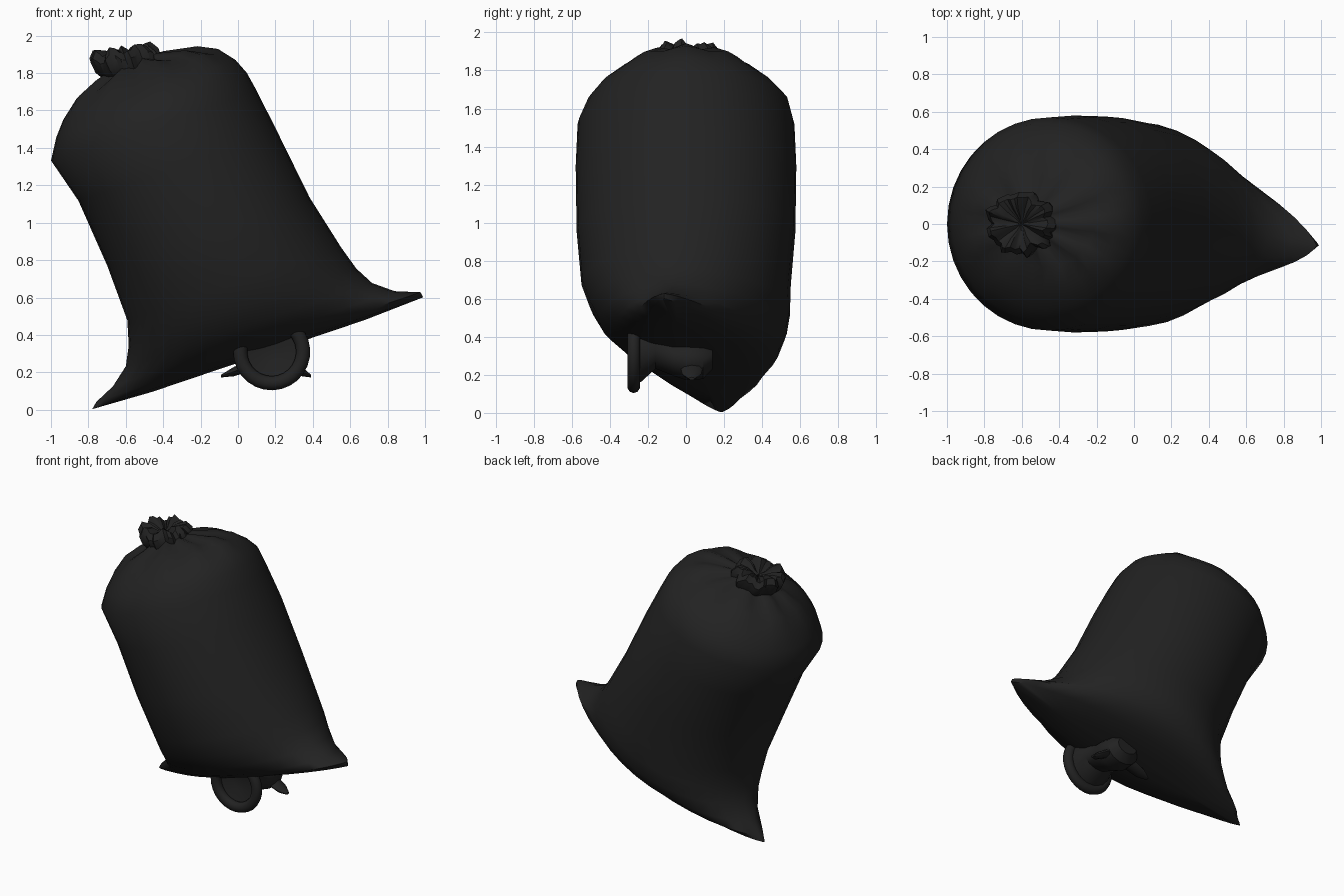
import bpy, bmesh, math, random
from mathutils import Vector

if "Cube" in bpy.data.objects:
    bpy.data.objects.remove(bpy.data.objects["Cube"])

random.seed(4)
TAU = 2 * math.pi

mat = bpy.data.materials.new("black plastic")
mat.diffuse_color = (0.016, 0.016, 0.016, 1)
mat.use_nodes = True
mat.node_tree.nodes["Principled BSDF"].inputs["Base Color"].default_value = mat.diffuse_color

# Tilted frame of the bag: u along the bottom seam, w up the bag, v = depth
O = Vector((0.105, 0.0, 0.302))
U = Vector((0.947, 0, 0.32))
V = Vector((0, 1, 0))
W = Vector((-0.32, 0, 0.947))


def local(u, v, w):
    return O + U * u + V * v + W * w


def loft(name, rings, angle=40):
    """Skin a list of point rings, closing both ends."""
    bm = bmesh.new()
    rows = [[bm.verts.new(p) for p in r] for r in rings]
    n = len(rows[0])
    for a, b in zip(rows, rows[1:]):
        for i in range(n):
            j = (i + 1) % n
            bm.faces.new((a[i], a[j], b[j], b[i]))
    for r in (rows[0], rows[-1]):
        c = bm.verts.new(sum((v.co for v in r), Vector()) / n)
        for i in range(n):
            bm.faces.new((r[i], r[(i + 1) % n], c))
    bmesh.ops.recalc_face_normals(bm, faces=bm.faces)
    me = bpy.data.meshes.new(name)
    bm.to_mesh(me)
    bm.free()
    ob = bpy.data.objects.new(name, me)
    bpy.context.collection.objects.link(ob)
    me.materials.append(mat)
    bpy.ops.object.select_all(action='DESELECT')
    ob.select_set(True)
    bpy.context.view_layer.objects.active = ob
    bpy.ops.object.shade_smooth_by_angle(angle=math.radians(angle))
    return ob


# Bag: w, left u, right u, front depth, back depth, pointedness, seam skew, pleat
SECTIONS = [
    (-0.015, -0.60, 0.60, 0.08, 0.12, 1.5, -0.16, 0),
    (0.0, -0.934, 0.934, 0.20, 0.27, 1.6, -0.16, 0),
    (0.03, -0.90, 0.93, 0.30, 0.37, 1.5, -0.16, 0),
    (0.08, -0.79, 0.80, 0.39, 0.45, 1.35, -0.15, 0),
    (0.16, -0.69, 0.70, 0.47, 0.505, 1.15, -0.11, 0),
    (0.26, -0.64, 0.645, 0.515, 0.535, 1.05, -0.07, 0),
    (0.39, -0.604, 0.605, 0.55, 0.55, 1.0, -0.04, 0),
    (0.70, -0.612, 0.53, 0.575, 0.575, 0.95, 0, 0),
    (1.08, -0.647, 0.48, 0.58, 0.58, 0.95, 0, 0),
    (1.33, -0.717, 0.445, 0.57, 0.57, 1, 0, 0),
    (1.44, -0.65, 0.425, 0.52, 0.54, 1, 0, 0),
    (1.52, -0.585, 0.39, 0.45, 0.46, 1, 0, 0.004),
    (1.60, -0.488, 0.32, 0.34, 0.35, 1, 0, 0.010),
    (1.645, -0.37, 0.22, 0.23, 0.24, 1, 0, 0.014),
    (1.68, -0.25, 0.04, 0.12, 0.12, 1, 0, 0.012),
    (1.70, -0.22, -0.10, 0.06, 0.06, 1, 0, 0),
]
N = 36
rings = []
for w, ul, ur, front, back, e, skew, pleat in SECTIONS:
    ring = []
    for i in range(N):
        t = TAU * i / N
        s = math.sin(t)
        u = (ul + ur) / 2 + (ur - ul) / 2 * math.cos(t)
        v = abs(s) ** e * (back if s > 0 else -front) + skew * u
        v += 0.035 * max(0, 1 - w / 0.4)
        ring.append(local(u, v, w + pleat * math.cos(9 * t)))
    rings.append(ring)
loft("bag", rings, 60)

# Gathered ruffle at the tied top: radius, height, waviness
M = 44
waves = [(random.uniform(-1, 1), random.uniform(-1, 1)) for _ in range(M)]
rings = []
for r, w, amp in [(0.11, 1.60, 0), (0.15, 1.63, 0.3), (0.175, 1.67, 0.7),
                  (0.18, 1.73, 1), (0.15, 1.77, 1), (0.09, 1.76, 0.8),
                  (0.04, 1.73, 0.3)]:
    ring = []
    for i in range(M):
        t = TAU * i / M
        rr = r * (1 + amp * (0.07 * math.cos(9 * t) + 0.08 * waves[i][0]))
        du = rr * math.cos(t)
        ww = w - 0.2 * du + amp * (0.015 * math.cos(7 * t + 1) + 0.014 * waves[i][1])
        ring.append(local(-0.165 + du, 0.92 * rr * math.sin(t), ww))
    rings.append(ring)
loft("ruffle", rings, 35)

# Open loop of the tie strap under the bag
rings = []
for k in range(19):
    a = math.radians(165 + 240 * k / 18)
    out = Vector((math.cos(a), 0, math.sin(a)))
    c = Vector((0.18, -0.275, 0.31)) + out * 0.168
    rings.append([c + out * (0.038 * math.cos(TAU * i / 10))
                  + V * (0.035 * math.sin(TAU * i / 10)) for i in range(10)])
loft("strap_loop", rings)

# Dished knot running back from the loop: y, half width, centre z, half height
rings = []
for y, rx, zc, rz in [(-0.235, 0.05, 0.31, 0.05), (-0.265, 0.16, 0.31, 0.16),
                      (-0.235, 0.165, 0.315, 0.155), (-0.16, 0.13, 0.33, 0.10),
                      (-0.06, 0.13, 0.29, 0.10), (0.0, 0.14, 0.28, 0.11),
                      (0.09, 0.13, 0.275, 0.10), (0.14, 0.08, 0.29, 0.06)]:
    rings.append([Vector((0.175 + rx * math.cos(TAU * i / 14), y,
                          zc + rz * math.sin(TAU * i / 14))) for i in range(14)])
loft("strap_knot", rings)

# Two loose strap ends
for name, x0, x1 in [("strap_end_left", 0.08, -0.09), ("strap_end_right", 0.27, 0.39)]:
    rings = []
    for f, r in [(0, 0.06), (0.6, 0.05), (1, 0.015)]:
        c = Vector((x0 + (x1 - x0) * f, 0.03, 0.24 - 0.06 * f))
        rings.append([c + Vector((0, r * math.cos(TAU * i / 8),
                                  0.5 * r * math.sin(TAU * i / 8))) for i in range(8)])
    loft(name, rings)
